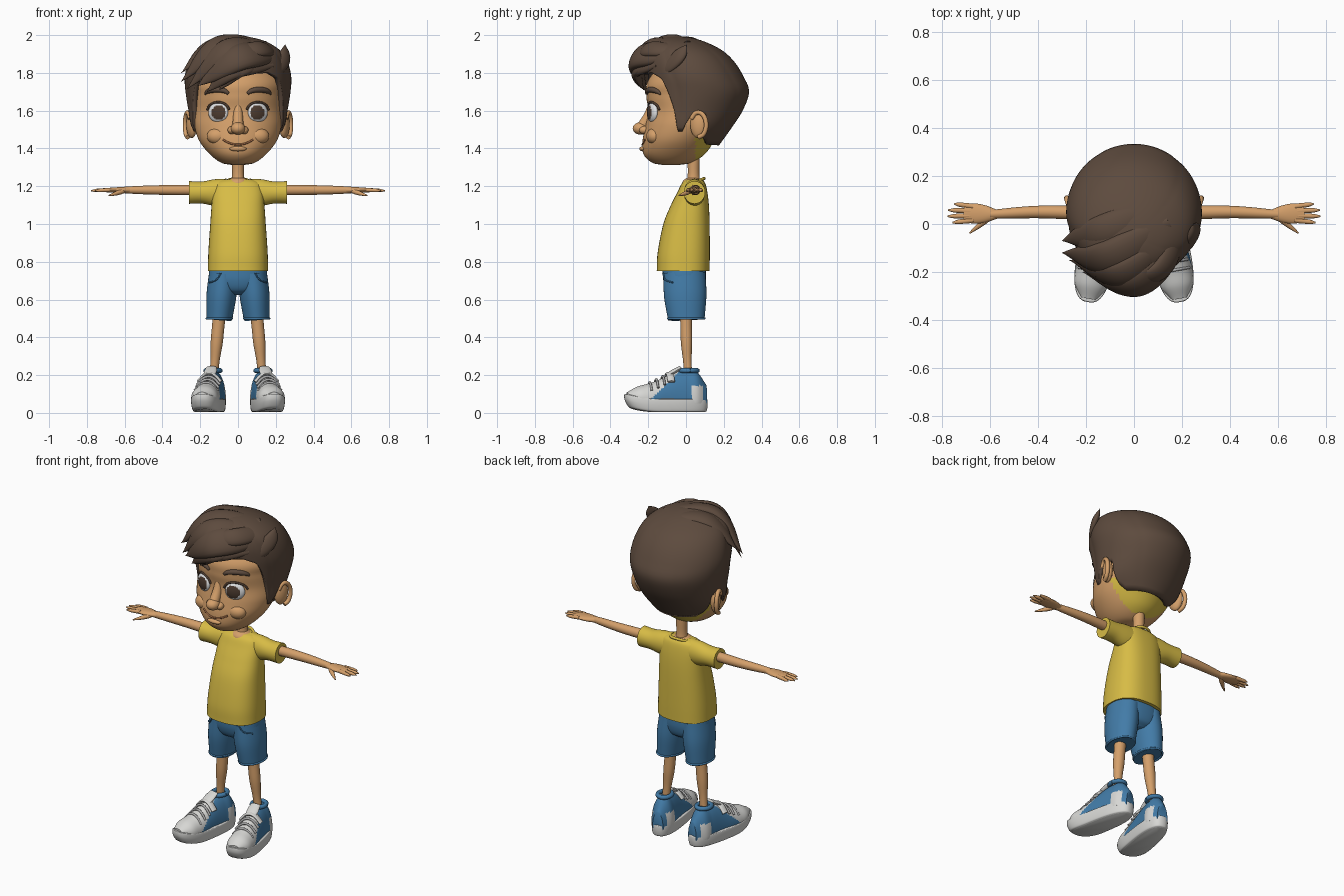
import bpy, bmesh, math
from math import sin, cos, pi, radians
from mathutils import Vector, Matrix

if "Cube" in bpy.data.objects:
    bpy.data.objects.remove(bpy.data.objects["Cube"])

def material(name, red, green, blue):
    mat = bpy.data.materials.new(name)
    mat.use_nodes = True
    mat.diffuse_color = (red, green, blue, 1)
    mat.node_tree.nodes["Principled BSDF"].inputs["Base Color"].default_value = mat.diffuse_color
    return mat

SKIN = material("skin", .66, .35, .145)
YELLOW = material("shirt yellow", .68, .5, .06)
BLUE = material("denim blue", .055, .2, .39)
HAIR = material("hair brown", .11, .07, .048)
WHITE = material("shoe white", .68, .68, .66)
EYE = material("eye white", .75, .76, .77)
IRIS = material("iris brown", .075, .045, .03)
LIP = material("lip line", .32, .13, .055)
GREY = material("lace grey", .42, .42, .42)
SIDEWAYS, FORWARD, UPWARD = Vector((1, 0, 0)), Vector((0, -1, 0)), Vector((0, 0, 1))
SIDES = {"left": 1, "right": -1}

def finish(name, bm, mats, rule):
    bmesh.ops.recalc_face_normals(bm, faces=bm.faces)
    if rule:
        for face in bm.faces:
            face.material_index = int(rule(face.calc_center_median()))
    mesh = bpy.data.meshes.new(name)
    bm.to_mesh(mesh)
    bm.free()
    for mat in mats:
        mesh.materials.append(mat)
    mesh.shade_smooth()
    mesh.set_sharp_from_angle(angle=radians(50))
    part = bpy.data.objects.new(name, mesh)
    bpy.context.collection.objects.link(part)
    return part

def smooth_rows(rows, steps):
    """Catmull-Rom resampling of rows of any length."""
    extend = lambda near, far: [2 * p - q for p, q in zip(near, far)]
    padded = [extend(rows[0], rows[1]), *rows, extend(rows[-1], rows[-2])]
    spans = len(rows) - 1
    out = []
    for i in range(steps + 1):
        k = min(i * spans // steps, spans - 1)
        t = i * spans / steps - k
        out.append([b + t / 2 * (c - a + t * (2*a - 5*b + 4*c - d + t * (3*(b - c) + d - a)))
                    for a, b, c, d in zip(*padded[k:k + 4])])
    return out

def lookup(rows, key):
    """Linear lookup by the first column."""
    for low, high in zip(rows, rows[1:]):
        if key <= high[0]:
            t = max(0, (key - low[0]) / max(high[0] - low[0], 1e-6))
            return [p + (q - p) * t for p, q in zip(low, high)][1:]
    return rows[-1][1:]

def bridge(name, rings, mats, rule=None, close_start=True):
    bm = bmesh.new()
    verts = [[bm.verts.new(point) for point in ring] for ring in rings]
    for lower, upper in zip(verts, verts[1:]):
        for i in range(len(lower)):
            bm.faces.new((lower[i - 1], lower[i], upper[i], upper[i - 1]))
    bm.faces.new(verts[-1])
    if close_start:
        bm.faces.new(verts[0])
    return finish(name, bm, mats, rule)

def oval(z, front, back, half, angle, power=2):
    bend = lambda v: math.copysign(abs(v) ** (2 / power), v)
    return Vector((half * bend(sin(angle)), (front + back) / 2 - (back - front) / 2 * bend(cos(angle)), z))

def loft(name, rows, mats, power=2, rule=None, warp=Vector, steps=40, segments=56):
    """Rows: height, front y, back y, half width."""
    rings = [[warp(oval(*row, 2 * pi * i / segments, power)) for i in range(segments)]
             for row in smooth_rows(rows, steps)]
    return bridge(name, rings, mats, rule)

def tube(name, path, widths, mats, out=UPWARD, flat=1, rule=None, warp=Vector, steps=24, segments=18):
    """Sweeps an oval along a path; widths are half widths, or pairs with the thickness."""
    path = [Vector(point) for point in smooth_rows(path, steps)]
    sizes = smooth_rows([w if isinstance(w, tuple) else (w, w * flat) for w in widths], steps)
    rings = []
    for i, (point, (wide, thick)) in enumerate(zip(path, sizes)):
        along = path[min(i + 1, steps)] - path[max(i - 1, 0)]
        side = along.cross(out(point) if callable(out) else out).normalized()
        normal = side.cross(along).normalized()
        angles = [2 * pi * k / segments for k in range(segments)]
        rings.append([warp(point + side * max(wide, .001) * cos(a) + normal * max(thick, .001) * sin(a))
                      for a in angles])
    return bridge(name, rings, mats, rule)

def hoop(name, centre, across, deep, thick, mats, tilt=0):
    angles = [2 * pi * i / 24 for i in range(25)]
    path = [Vector(centre) + Vector((across * cos(a), deep * sin(a), tilt * sin(a))) for a in angles]
    return tube(name, path, [thick, thick], mats, steps=48, segments=10)

def ball(name, centre, size, mats, turn=0, rule=None):
    bm = bmesh.new()
    bmesh.ops.create_uvsphere(bm, u_segments=32, v_segments=24, radius=1)
    bm.transform(Matrix.Translation(centre) @ Matrix.Rotation(turn, 4, 'Z') @ Matrix.Diagonal((*size, 1)))
    return finish(name, bm, mats, rule)

def arc(start, end, count=7):
    """Evenly spaced angles as cosine and sine pairs."""
    angles = [radians(start + (end - start) * i / (count - 1)) for i in range(count)]
    return [(cos(a), sin(a)) for a in angles]

# Head, with the coloured nape
head_rows = [(1.312, -.12, -.04, .03), (1.325, -.18, .03, .09), (1.37, -.225, .1, .15),
             (1.44, -.23, .15, .205), (1.52, -.215, .2, .232), (1.6, -.2, .24, .235),
             (1.68, -.21, .26, .235), (1.77, -.195, .25, .23), (1.92, -.06, .1, .09)]
loft("head", head_rows, [SKIN, YELLOW], steps=56, segments=72,
     rule=lambda c: c.y > .05 and 1.335 < c.z < 1.5)
head_table = smooth_rows(head_rows, 60)

def on_face(x, z, lift=0):
    front, back, half = lookup(head_table, z)
    return x, oval(z, front, back, half, math.asin(x / half)).y - lift, z

# Face features
tube("nose_bridge", [(0, -.18, 1.63), (0, -.2, 1.57), (0, -.235, 1.51)], [.02, .026, .03], [SKIN], FORWARD)
ball("nose_tip", (0, -.24, 1.506), (.038, .042, .033), [SKIN])
tube("mouth", [on_face(.08 * i / 3, 1.42 + .003 * i * i) for i in range(-3, 4)], [.005, .005], [LIP])
ball("lower_lip", on_face(0, 1.398), (.045, .016, .013), [SKIN])
for side, s in SIDES.items():
    ball(side + "_nostril", (s * .033, -.22, 1.497), (.022, .028, .021), [SKIN])
    ball(side + "_cheek", (s * .105, -.165, 1.465), (.06, .045, .045), [SKIN])
    ball(side + "_eye", on_face(s * .105, 1.59), (.056, .022, .052), [EYE, IRIS], turn=s * .4,
         rule=lambda c: math.hypot(c.x - s * .102, c.z - 1.59) < .038 and c.y < -.165)
    tube(side + "_upper_lash", [on_face(s * (.105 + .06 * c), 1.595 + .05 * v, .003) for c, v in arc(10, 170)],
         [.006, .006], [IRIS])
    tube(side + "_eyebrow", [on_face(s * (.112 + .062 * c), 1.685 + .026 * v, .003) for c, v in arc(0, 170)],
         [.004, .014, .014, .008], [HAIR])
    ball(side + "_ear", (s * .245, .065, 1.525), (.026, .044, .07), [SKIN], turn=-s * .35)
    tube(side + "_ear_rim", [(s * (.266 + .014 * c), .065 + .042 * c, 1.525 + .066 * v) for c, v in arc(-90, 150)],
         [.012, .012], [SKIN], SIDEWAYS)

# Hair cap, trimmed along a hairline that varies around the head
crown = 1.993
cap_rows = smooth_rows([(1.41, -.15, .17, .17), (1.5, -.205, .235, .243), (1.6, -.215, .3, .262),
                        (1.7, -.22, .334, .278), (1.78, -.225, .305, .282), (1.86, -.23, .255, .262),
                        (1.92, -.215, .19, .222), (1.965, -.17, .1, .15), (1.988, -.11, .02, .07),
                        (crown, -.05, -.04, .005)], 90)
hairline = [(0, 1.79), (35, 1.8), (50, 1.77), (66, 1.6), (75, 1.49), (81, 1.49), (88, 1.575),
            (107, 1.575), (116, 1.45), (126, 1.42), (180, 1.415)]

def cap_point(angle, rise):
    low, = lookup(hairline, math.degrees(min(angle, 2 * pi - angle)))
    z = low + (crown - low) * sin(pi / 2 * rise)
    front, back, half = lookup(cap_rows, z)
    groove = 1 - .02 * (1 - abs(sin(2.5 * angle + 1.5 * (z - 1.6)))) ** 4
    return oval(z, front, back, half * groove, angle)

hair = bridge("hair_cap", [[cap_point(2 * pi * i / 120, j / 36) for i in range(120)] for j in range(37)],
              [HAIR], close_start=False)
hair.modifiers.new("thickness", 'SOLIDIFY').thickness = .03

# Swept locks of the fringe and the raised tuft: root, middle, tip, width
locks = {
    "front_lock": [(.2, -.08, 1.9), (0, -.25, 1.88), (-.215, -.2, 1.73), .08],
    "low_lock": [(.18, -.15, 1.85), (-.02, -.255, 1.82), (-.165, -.21, 1.7), .055],
    "top_lock": [(.15, 0, 1.95), (-.1, -.14, 1.94), (-.3, -.12, 1.755), .08],
    "middle_lock": [(.17, -.06, 1.93), (-.06, -.21, 1.92), (-.27, -.15, 1.715), .07],
    "side_lock": [(.1, .06, 1.95), (-.13, -.03, 1.945), (-.3, -.07, 1.8), .07],
    "short_lock": [(.1, -.22, 1.84), (0, -.26, 1.81), (-.1, -.225, 1.71), .04],
    "upper_lock": [(.2, .03, 1.91), (.1, -.2, 1.925), (-.16, -.22, 1.87), .05],
    "hair_tuft": [(.19, -.14, 1.79), (.245, -.045, 1.88), (.25, .005, 1.95), .042],
}
for name, (*path, width) in locks.items():
    tube(name, path, [width * share for share in (.4, .95, 1, .7, 0)], [HAIR],
         out=lambda p: p - Vector((0, .03, 1.7)), flat=.5, steps=32)

# Neck and shirt
tube("neck", [(0, .04, 1.18), (0, .04, 1.4)], [.045, .032, .032, .034], [SKIN], FORWARD)
ball("upper_chest", (0, .036, 1.213), (.062, .057, .036), [SKIN])
loft("shirt_body", [(.75, -.155, .125, .16), (.85, -.15, .126, .157), (1, -.12, .125, .147),
                    (1.1, -.08, .121, .14), (1.17, -.045, .113, .135), (1.215, -.022, .102, .118),
                    (1.236, .002, .085, .08)], [YELLOW], power=2.5)
hoop("collar", (0, .036, 1.217), .066, .06, .008, [YELLOW], tilt=.024)

# Sleeves, arms and hands
for side, s in SIDES.items():
    tube(side + "_sleeve", [(s * .06, .045, 1.166), (s * .26, .045, 1.167)],
         [(.055, .074), (.056, .07), (.056, .058), (.057, .06)], [YELLOW], segments=28)
    tube(side + "_arm", [(s * .2, .046, 1.18), (s * .4, .05, 1.18), (s * .6, .04, 1.18)],
         [.028, .028, .026, .023, .018], [SKIN])
    tube(side + "_palm", [(s * .57, .04, 1.18), (s * .71, .045, 1.179)],
         [(.018, .016), (.035, .016), (.042, .014), (.034, .01)], [SKIN])
    for i, finger in enumerate(("index", "middle", "ring", "little")):
        tip = .78 - .012 * (i - 1.4) ** 2
        tube(side + "_" + finger + "_finger", [(s * .67, .016 + .019 * i, 1.181), (s * tip, .006 + .026 * i, 1.176)],
             [.011, .011, .01, .009, .003], [SKIN])
    tube(side + "_thumb", [(s * .6, .03, 1.178), (s * .635, .002, 1.165), (s * .685, -.038, 1.15)],
         [.012, .013, .01, .003], [SKIN])

# Shorts and legs
loft("shorts_seat", [(.625, -.06, .06, .05), (.65, -.1, .09, .12), (.7, -.12, .104, .153),
                     (.77, -.125, .105, .152)], [BLUE], power=2.4)
for side, s in SIDES.items():
    tube(side + "_shorts_leg", [(s * .075, -.008, .74), (s * .088, -.004, .62), (s * .099, .002, .495)],
         [.078, .079, .068], [BLUE], FORWARD, flat=1.42, segments=36)
    hoop(side + "_shorts_hem", (s * .099, .002, .5), .067, .096, .006, [BLUE])
    tube(side + "_pocket_edge", [(s * .09, -.122, .74), (s * .115, -.11, .705), (s * .15, -.07, .69)],
         [.004, .004], [BLUE])
    tube(side + "_leg", [(s * .095, 0, .56), (s * .113, .003, .37), (s * .13, .012, .18)],
         [.036, .033, .032, .024, .023], [SKIN], FORWARD, flat=.95)

# Shoes, built straight and then turned outwards
def spring(p):
    return Vector((p.x * (.93 - .3 * p.y), p.y, p.z + .9 * max(0, -p.y - .15) ** 2))

def is_blue(c):
    heel_patch = .02 < c.y < .085 and c.z < .145
    return c.y > 1.1 * c.z - .28 and not heel_patch

for side, s in SIDES.items():
    parts = [
        loft(side + "_sole", [(.004, -.29, .1, .066), (.012, -.31, .11, .076), (.04, -.328, .115, .081),
                              (.068, -.33, .114, .081), (.074, -.322, .108, .075)], [WHITE], power=2.6, warp=spring),
        tube(side + "_shoe_upper", [(0, .108, .07), (0, -.316, .07)],
             [(.035, .08), (.068, .15), (.069, .155), (.069, .147), (.071, .125), (.074, .1), (.074, .08),
              (.066, .057), (.03, .015)], [WHITE, BLUE], rule=is_blue, steps=72, segments=64,
             warp=lambda p: spring(Vector((p.x, p.y, max(p.z, .05))))),
        hoop(side + "_shoe_collar", (0, .015, .224), .038, .045, .013, [BLUE]),
        tube(side + "_tongue", [(0, -.1, .2), (0, -.03, .24)], [.03, .034, .028], [WHITE], flat=.35)]
    # Strap and laces bridging the instep
    for i, name in enumerate(("strap", "upper_lace", "middle_lace", "lower_lace")):
        band = [(x * .031, -.09 - .035 * i, .209 - .016 * i - .011 * x * x) for x in range(-2, 3)]
        size, mat = ((.006, .007), GREY) if i else ((.02, .008), WHITE)
        parts.append(tube(side + "_" + name, band, [size, size], [mat]))
    for part in parts:
        part.location.x = s * .135
        part.rotation_euler.z = s * radians(10)
